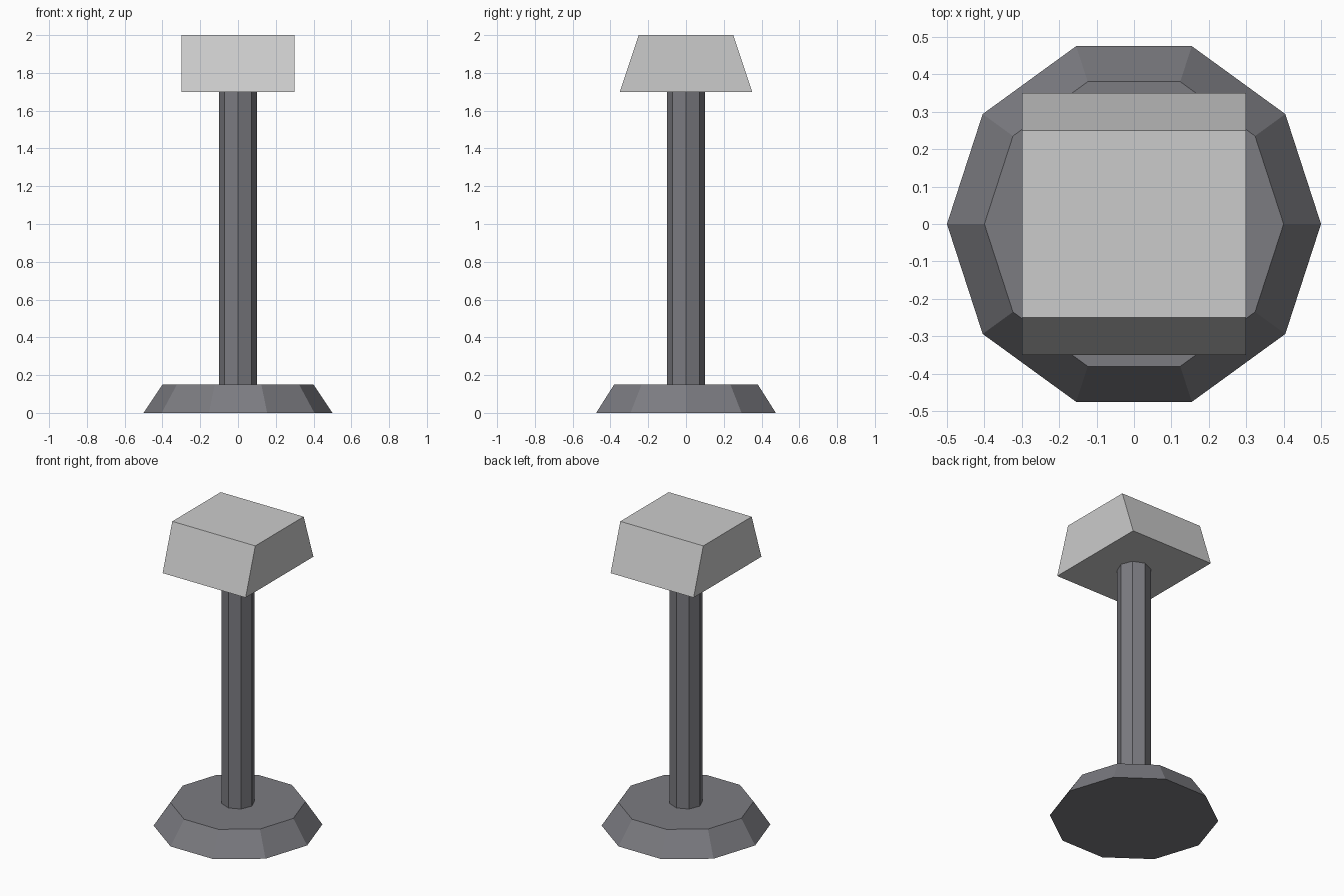
import bpy, bmesh
from math import cos, sin, tau

if "Cube" in bpy.data.objects:
    bpy.data.objects.remove(bpy.data.objects["Cube"])


def material(name, colour):
    m = bpy.data.materials.new(name)
    m.diffuse_color = colour
    m.use_nodes = True
    m.node_tree.nodes["Principled BSDF"].inputs["Base Color"].default_value = m.diffuse_color
    return m


def ring(n, r):
    return [(r * cos(tau * i / n), r * sin(tau * i / n)) for i in range(n)]


def rect(x, y):
    return [(-x, -y), (x, -y), (x, y), (-x, y)]


def loft(name, bottom, top, z0, z1, mat):
    """Closed flat-sided solid between two matching outlines."""
    bm = bmesh.new()
    lo = [bm.verts.new((x, y, z0)) for x, y in bottom]
    hi = [bm.verts.new((x, y, z1)) for x, y in top]
    n = len(lo)
    bm.faces.new(lo[::-1])
    bm.faces.new(hi)
    for i in range(n):
        j = (i + 1) % n
        bm.faces.new((lo[i], lo[j], hi[j], hi[i]))
    me = bpy.data.meshes.new(name)
    bm.to_mesh(me)
    bm.free()
    me.materials.append(mat)
    ob = bpy.data.objects.new(name, me)
    bpy.context.collection.objects.link(ob)
    return ob


metal = material("dark_metal", (0.2, 0.2, 0.22, 1))
shade = material("pale_shade", (0.6, 0.6, 0.6, 1))

# Ten-sided tapered foot
loft("base", ring(10, 0.5), ring(10, 0.4), 0, 0.15, metal)
# Eight-sided post
loft("post", ring(8, 0.1), ring(8, 0.1), 0.15, 1.7, metal)
# Head, tapered front to back only
loft("lamp_head", rect(0.3, 0.35), rect(0.3, 0.25), 1.7, 2.0, shade)
